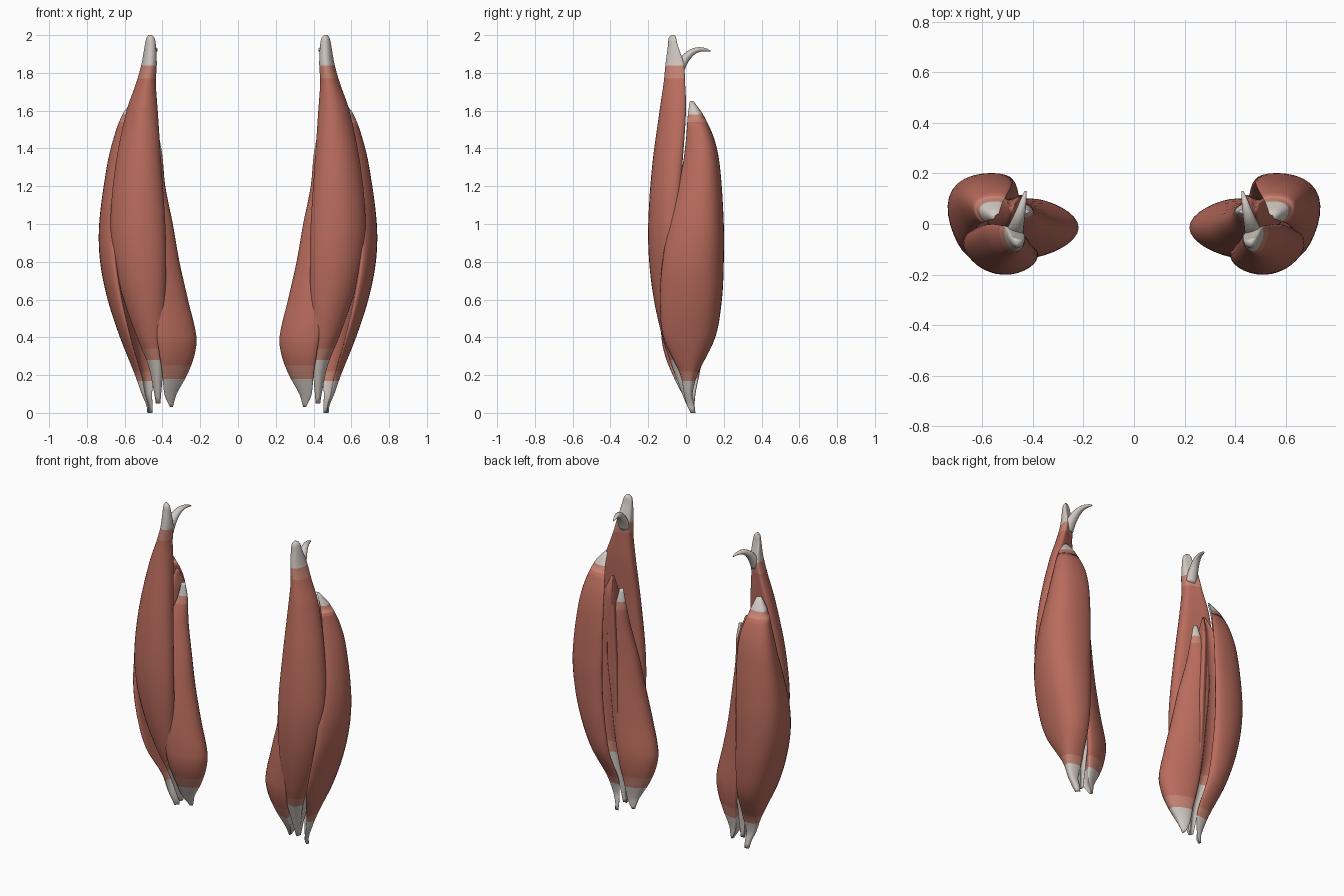
import bpy, bmesh, math

if "Cube" in bpy.data.objects:
    bpy.data.objects.remove(bpy.data.objects["Cube"])


def material(name, rgb):
    m = bpy.data.materials.new(name)
    m.diffuse_color = (*rgb, 1)
    m.use_nodes = True
    m.node_tree.nodes["Principled BSDF"].inputs["Base Color"].default_value = m.diffuse_color
    return m


MATS = [material("muscle_red", (0.49, 0.15, 0.11)),
        material("pale_muscle", (0.56, 0.23, 0.17)),
        material("tendon_white", (0.64, 0.58, 0.54))]


def sample(st, z):
    """Smooth (Hermite) interpolation of the station bounds at height z."""
    def slope(i, k):
        a, b = max(i - 1, 0), min(i + 1, len(st) - 1)
        return (st[b][k] - st[a][k]) / (st[b][0] - st[a][0])
    i = 0
    while i < len(st) - 2 and z < st[i + 1][0]:
        i += 1
    h = st[i + 1][0] - st[i][0]
    t = (z - st[i][0]) / h
    out = []
    for k in range(1, 5):
        out.append((2*t**3 - 3*t*t + 1) * st[i][k] + (t**3 - 2*t*t + t) * h * slope(i, k)
                   + (3*t*t - 2*t**3) * st[i + 1][k] + (t**3 - t*t) * h * slope(i + 1, k))
    return out


def section(angle, thick, bend, n=32):
    """Bent oval, scaled to a unit box so stations can give plain x and y bounds."""
    pts = []
    a = math.radians(angle)
    for i in range(n):
        t = 2 * math.pi * i / n
        u = math.cos(t)
        v = thick * math.copysign(abs(math.sin(t)) ** 0.85, math.sin(t)) + bend * (1 - u * u)
        pts.append((u * math.cos(a) + v * math.sin(a), u * math.sin(a) - v * math.cos(a)))
    xs, ys = [p[0] for p in pts], [p[1] for p in pts]
    return [((x - min(xs)) / (max(xs) - min(xs)), (y - min(ys)) / (max(ys) - min(ys)))
            for x, y in pts]


def finish(bm, name):
    bmesh.ops.recalc_face_normals(bm, faces=bm.faces)
    me = bpy.data.meshes.new(name)
    bm.to_mesh(me)
    bm.free()
    for m in MATS:
        me.materials.append(m)
    ob = bpy.data.objects.new(name, me)
    bpy.context.collection.objects.link(ob)
    for p in me.polygons:
        p.use_smooth = True


def skin(bm, rings):
    vr = [[bm.verts.new(p) for p in r] for r in rings]
    n = len(vr[0])
    for a, b in zip(vr, vr[1:]):
        for i in range(n):
            bm.faces.new((a[i], a[(i + 1) % n], b[(i + 1) % n], b[i]))
    bm.faces.new(vr[0])
    bm.faces.new(vr[-1][::-1])


def muscle(name, side, st, shape, low, high):
    """Loft the stations; low and high are (tendon, pale band) heights at each end."""
    unit = section(*shape)
    zs = {st[-1][0] + (st[0][0] - st[-1][0]) * i / 60 for i in range(61)}
    zs = sorted(zs | set(low) | {h for h in high if h < st[0][0]} | {s[0] for s in st})
    rings = []
    for z in zs:
        x0, x1, y0, y1 = sample(st, z)
        rings.append([(side * (x0 + u * (x1 - x0)), y0 + v * (y1 - y0), z) for u, v in unit])
    bm = bmesh.new()
    skin(bm, rings)
    for f in bm.faces:
        z = f.calc_center_median().z
        if z < low[0] or z > high[0]:
            f.material_index = 2
        elif z < low[1] or z > high[1]:
            f.material_index = 1
    finish(bm, name)


def hook(name, side):
    """Small curved tendon horn behind the top of the front muscle."""
    p = [(.475, -.045, 1.80), (.468, -.01, 1.88), (.45, .035, 1.95), (.43, .13, 1.915)]
    rings = []
    for i in range(15):
        t = i / 14
        w = ((1-t)**3, 3*t*(1-t)**2, 3*t*t*(1-t), t**3)
        d = (3*(1-t)**2, 6*t*(1-t), 3*t*t)
        c = [sum(w[j] * p[j][k] for j in range(4)) for k in range(3)]
        dy, dz = (sum(d[j] * (p[j+1][k] - p[j][k]) for j in range(3)) for k in (1, 2))
        ln = math.hypot(dy, dz)
        r = .034 * (1 - t) ** .7 + .004
        rings.append([(side * (c[0] + r * math.cos(a)), c[1] - .8 * r * math.sin(a) * dz / ln,
                       c[2] + .8 * r * math.sin(a) * dy / ln)
                      for a in (2 * math.pi * j / 14 for j in range(14))])
    bm = bmesh.new()
    skin(bm, rings)
    for f in bm.faces:
        f.material_index = 2
    finish(bm, name)


# Stations: z, x min, x max, y min, y max
FRONT = [(2.0, .455, .475, -.08, -.06), (1.985, .442, .485, -.092, -.052),
         (1.95, .435, .493, -.095, -.045), (1.85, .43, .51, -.108, -.012),
         (1.75, .435, .538, -.118, -.005), (1.6, .425, .59, -.14, 0),
         (1.3, .405, .65, -.18, -.02), (1.0, .385, .675, -.2, -.04),
         (.8, .38, .655, -.195, -.05), (.6, .385, .605, -.17, -.05),
         (.4, .39, .535, -.125, -.04), (.25, .395, .475, -.075, -.01),
         (.1, .407, .443, -.02, .015), (.05, .412, .432, 0, .02)]
OUTER = [(1.65, .535, .56, .02, .04), (1.58, .52, .612, .01, .09),
         (1.45, .49, .66, 0, .15), (1.3, .48, .695, -.02, .18),
         (1.0, .48, .735, -.09, .2), (.8, .48, .73, -.125, .2),
         (.6, .47, .69, -.138, .19), (.4, .46, .625, -.12, .155),
         (.2, .445, .545, -.03, .06), (.1, .455, .51, -.01, .035),
         (.04, .452, .485, .005, .045), (0, .452, .48, .025, .05)]
INNER = [(1.45, .415, .435, .04, .06), (1.36, .40, .45, .02, .08),
         (1.2, .385, .49, -.04, .1), (1.0, .345, .5, -.09, .1),
         (.8, .31, .48, -.12, .1), (.6, .265, .46, -.135, .1),
         (.4, .22, .43, -.13, .1), (.3, .232, .415, -.11, .09),
         (.2, .27, .40, -.07, .07), (.1, .325, .39, -.02, .05),
         (.05, .34, .37, .01, .045), (.03, .345, .36, .02, .04)]
DEEP = [(1.52, .475, .49, .05, .07), (1.4, .45, .53, 0, .11),
        (1.0, .43, .6, -.05, .11), (.6, .42, .58, -.06, .1),
        (.4, .41, .52, -.05, .08), (.2, .405, .46, -.02, .045),
        (.05, .41, .435, 0, .025)]

# Both thighs, mirrored across x = 0
for s, tag in ((1, "left"), (-1, "right")):
    muscle("front_thigh_muscle_" + tag, s, FRONT, (10, .42, .2), (.28, .34), (1.84, 1.77))
    hook("tendon_hook_" + tag, s)
    muscle("outer_thigh_muscle_" + tag, s, OUTER, (123, .4, .6), (.17, .22), (1.58, 1.54))
    muscle("inner_thigh_muscle_" + tag, s, INNER, (-90, .5, .5), (.18, .25), (1.37, 1.32))
    muscle("deep_thigh_muscle_" + tag, s, DEEP, (0, .4, .4), (.38, .45), (3, 3))
